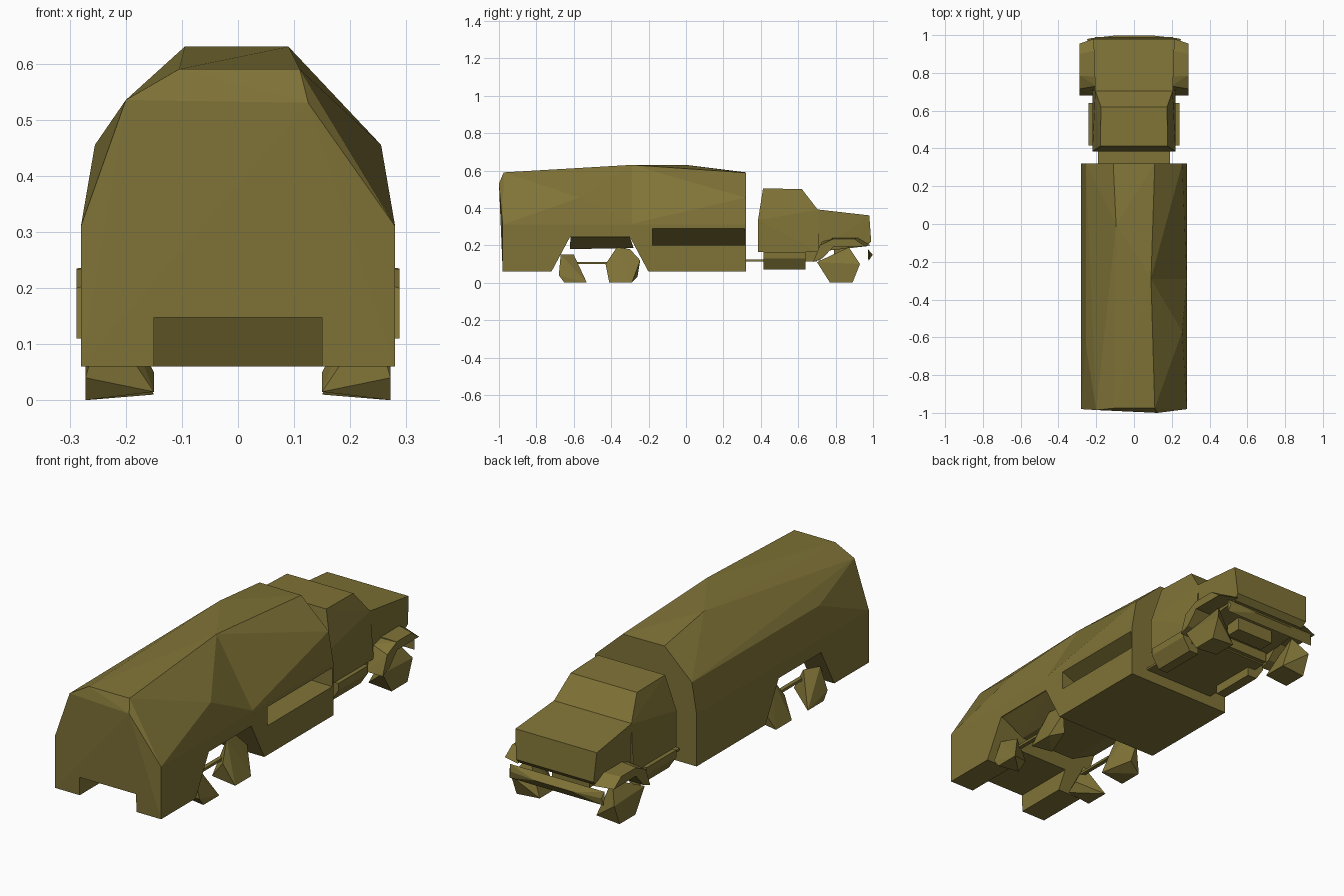
import bpy, bmesh

if "Cube" in bpy.data.objects:
    bpy.data.objects.remove(bpy.data.objects["Cube"])

olive = bpy.data.materials.new("olive paint")
olive.diffuse_color = (0.215, 0.172, 0.038, 1)
olive.use_nodes = True
olive.node_tree.nodes["Principled BSDF"].inputs["Base Color"].default_value = olive.diffuse_color


def hull(name, pts):
    """Flat-faced convex part through the given points."""
    bm = bmesh.new()
    for p in pts:
        bm.verts.new(p)
    res = bmesh.ops.convex_hull(bm, input=bm.verts[:])
    junk = {g for g in res["geom_interior"] + res["geom_unused"]
            if isinstance(g, bmesh.types.BMVert)}
    bmesh.ops.delete(bm, geom=list(junk), context='VERTS')
    bmesh.ops.recalc_face_normals(bm, faces=bm.faces[:])
    me = bpy.data.meshes.new(name)
    bm.to_mesh(me)
    bm.free()
    me.materials.append(olive)
    ob = bpy.data.objects.new(name, me)
    bpy.context.collection.objects.link(ob)
    return ob


def mirrored(rows):
    """(half width, y, z) rows turned into left and right points."""
    return [(s * w, y, z) for w, y, z in rows for s in (-1, 1)]


def slab(name, x0, x1, profile):
    """Side profile of (y, z) points carried from x0 to x1."""
    return hull(name, [(x, y, z) for y, z in profile for x in (x0, x1)])


def box(name, x0, x1, y0, y1, z0, z1):
    return slab(name, x0, x1, [(y0, z0), (y1, z0), (y1, z1), (y0, z1)])


def cut(ob, cutters):
    for c in cutters:
        m = ob.modifiers.new("cut", 'BOOLEAN')
        m.operation, m.solver, m.object = 'DIFFERENCE', 'EXACT', c
        c.hide_render = True
    dg = bpy.context.evaluated_depsgraph_get()
    me = bpy.data.meshes.new_from_object(ob.evaluated_get(dg))
    ob.modifiers.clear()
    ob.data = me
    for c in cutters:
        bpy.data.objects.remove(c)


# Cargo body with faceted, uneven roof
body = hull("cargo_body",
            mirrored([(.28, -.98, .06), (.28, .32, .06),
                      (.28, -.98, .31), (.28, .32, .31), (.255, .32, .455)]) + [
    (-.2, -.985, .535), (-.105, -.975, .59), (.11, -.975, .59), (.125, -1, .53),
    (-.255, -.64, .455), (.255, -.57, .455),
    (.09, -.29, .63), (-.095, 0, .63),
    (-.11, .32, .59), (.11, .32, .588)])
cut(body, [
    # rear wheel opening through the full width
    slab("arch_cutter", -.4, .4, [(-.735, .03), (-.62, .245), (-.30, .245), (-.185, .03)]),
    # gap under the tail
    box("tail_cutter", -.15, .15, -1.1, -.5, 0, .147),
    # open gap above the side locker on the right
    hull("gap_cutter", [(x, y, z) for y in (-.178, .312)
                        for x, z in ((.281, .29), (.08, .202), (.281, .20),
                                     (.4, .29), (.4, .20))]),
    # dented facet on the right upper side
    hull("dent_cutter", [(.09, -.29, .63), (.255, -.57, .455), (.279, -.29, .315),
                         (.255, .319, .455), (.29, -.2, .49)]),
])

# Frame under the body in the wheel opening
hull("rear_frame", mirrored([(.272, -.618, .245), (.272, -.30, .245),
                             (.15, -.62, .18), (.15, -.28, .185)]))

# Cab and hood
hull("cab", mirrored([(.22, .385, .165), (.22, .385, .335), (.178, .412, .505),
                      (.175, .62, .5), (.205, .705, .39), (.22, .71, .165)]))
hull("hood", mirrored([(.205, .70, .165), (.205, .70, .392), (.215, .98, .36),
                       (.205, .99, .22), (.20, .965, .195)]))

# Thin chassis plate joining cab and body, and front axle
box("chassis_plate", -.19, .19, .30, .70, .113, .123)
box("cab_floor", -.19, .19, .42, .72, .12, .17)
box("front_axle", -.10, .10, .79, .87, .12, .20)

# Front bumper, a thin bowed wedge
hull("bumper", mirrored([(.25, .972, .18), (.25, .975, .115), (.24, .982, .15),
                         (.10, .998, .15)]))

for side, s in (("left", -1), ("right", 1)):
    # Side steps under the cab doors
    hull("step_" + side, [(s * x, y, z) for y in (.415, .64)
                          for x, z in ((.15, .165), (.24, .165), (.24, .13),
                                       (.2, .07), (.15, .07))])
    # Fenders: sloped back part and crowned front part
    hull("fender_back_" + side, [
        (s * .2, .68, .11), (s * .288, .68, .11), (s * .288, .73, .13),
        (s * .2, .73, .13), (s * .2, .73, .22), (s * .288, .715, .2),
        (s * .2, .80, .24), (s * .288, .79, .235), (s * .288, .79, .195), (s * .2, .79, .195)])
    hull("fender_top_" + side, [
        (s * .2, .78, .24), (s * .288, .785, .235), (s * .288, .90, .235),
        (s * .2, .92, .24), (s * .288, .955, .195), (s * .2, .985, .2),
        (s * .288, .785, .195), (s * .2, .785, .195)])

    # Angular wheel remnants: outer edge, broad foot and tapered top
    a, b = s * .15, s * .272
    hull("front_wheel_" + side, [
        (a, .77, .01), (b, .77, 0), (b, .89, 0), (a, .89, .01),
        (b, .93, .10), (b, .70, .11), (s * .22, .87, .19), (s * .2, .80, .12)])
    hull("middle_wheel_" + side, [
        (b, -.41, 0), (a, -.41, .015), (b, -.29, 0), (s * .2, -.26, .03),
        (s * .22, -.245, .12), (s * .2, -.37, .19), (s * .2, -.30, .18),
        (s * .22, -.43, .10)])
    hull("rear_wheel_" + side, [
        (b, -.65, 0), (a, -.65, .015), (b, -.53, 0), (b, -.68, .04),
        (a, -.60, .05), (s * .24, -.67, .15), (s * .2, -.60, .15)])
    # Thin link between the rear wheels
    box("axle_link_" + side, s * .18, s * .20, -.60, -.40, .10, .112)
